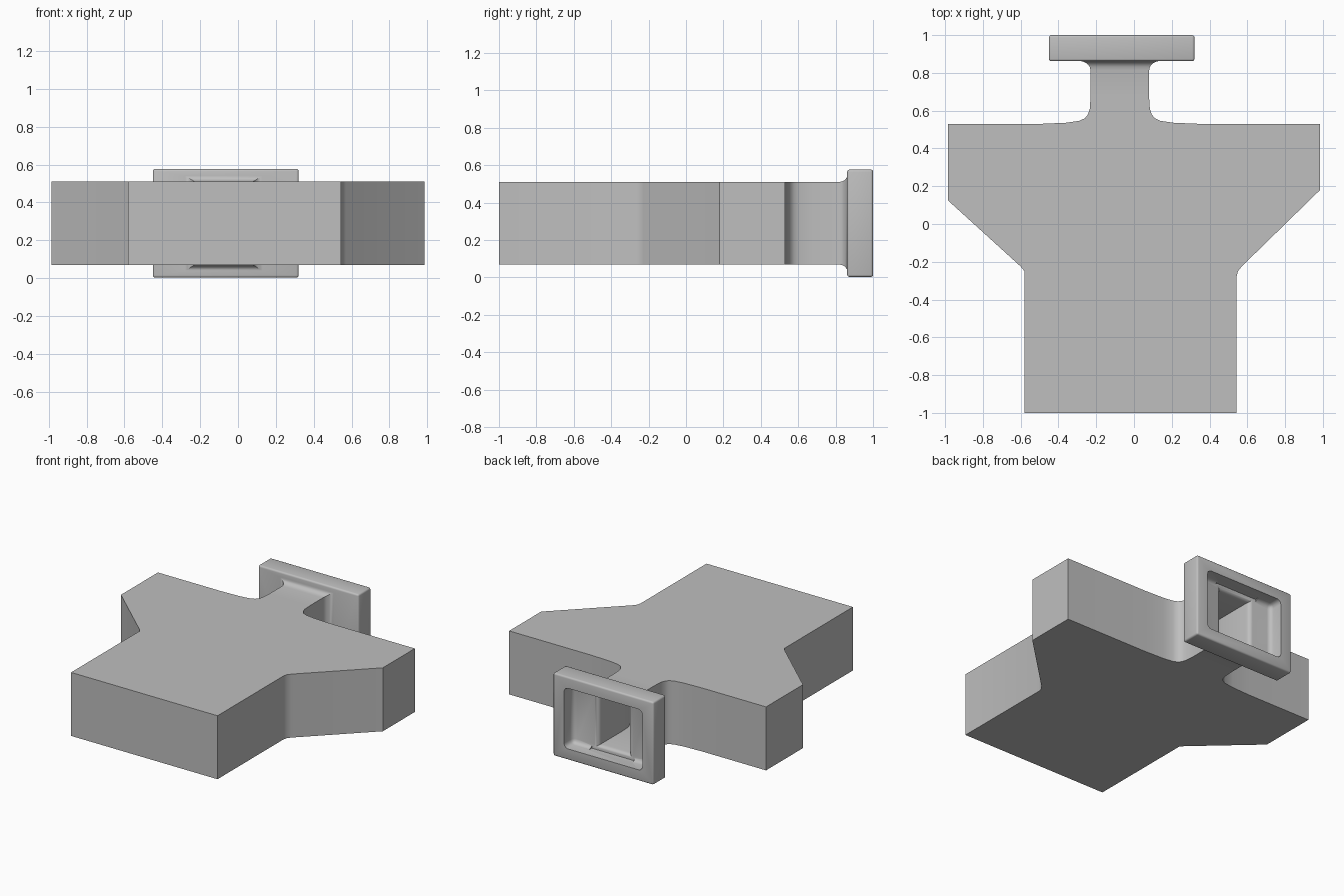
import bpy, bmesh, math

cube = bpy.data.objects.get("Cube")
if cube:
    bpy.data.objects.remove(cube, do_unlink=True)

grey = bpy.data.materials.new("plain_grey")
grey.use_nodes = True
COLOUR = (0.52, 0.52, 0.52, 1)
grey.diffuse_color = COLOUR
grey.node_tree.nodes["Principled BSDF"].inputs["Base Color"].default_value = COLOUR

CX, CZ = -0.075, 0.29      # neck axis
HALF_W, HALF_H = 0.155, 0.22
WALL = 0.04


def make(name, bm):
    bmesh.ops.recalc_face_normals(bm, faces=bm.faces)
    mesh = bpy.data.meshes.new(name)
    bm.to_mesh(mesh)
    bm.free()
    mesh.materials.append(grey)
    ob = bpy.data.objects.new(name, mesh)
    bpy.context.collection.objects.link(ob)
    return ob


def loft(name, rings):
    """Skin a list of equal point rings and cap both ends."""
    bm = bmesh.new()
    loops = [[bm.verts.new(p) for p in ring] for ring in rings]
    n = len(loops[0])
    for a, b in zip(loops, loops[1:]):
        for i in range(n):
            j = (i + 1) % n
            bm.faces.new((a[i], a[j], b[j], b[i]))
    bm.faces.new(loops[0][::-1])
    bm.faces.new(loops[-1])
    return make(name, bm)


def rect(y, half_w, half_h, cx=CX):
    return [(cx + sx * half_w, y, CZ + sz * half_h)
            for sx, sz in ((-1, -1), (1, -1), (1, 1), (-1, 1))]


def outline(t, neck_end):
    """Plan of chamber and neck, inset by t."""
    flare = [(0, 0.67), (0.004, 0.61), (0.014, 0.58), (0.03, 0.56),
             (0.06, 0.546), (0.13, 0.536), (0.27, 0.53)]
    half = HALF_W - t
    right = [(CX + half, neck_end)] + [(CX + half + d, y - t) for d, y in flare]
    left = [(CX - half - d, y - t) for d, y in reversed(flare)] + [(CX - half, neck_end)]
    k = 0.4 * t
    right += [(0.985 - t, 0.53 - t), (0.985 - t, 0.18 + k), (0.57 - t, -0.225 + k),
              (0.55 - t, -0.25 + k), (0.543 - t, -0.28 + k), (0.543 - t, -1 + t)]
    left = [(-0.58 + t, -1 + t), (-0.58 + t, -0.25 + k), (-0.6 + t, -0.225 + k),
            (-0.985 + t, 0.125 + k), (-0.985 + t, 0.53 - t)] + left
    return right + left


def prism(name, t, neck_end):
    h = HALF_H - t
    return loft(name, [[(x, y, CZ + s * h) for x, y in outline(t, neck_end)]
                       for s in (-1, 1)])


def collar(name, t, y_top, radius, y_end):
    """Rectangular tube that flares into the flange."""
    w, h = HALF_W - t, HALF_H - t
    rings = [rect(y_top - radius - 0.02, w - 0.003, h - 0.003)]
    for i in range(7):
        a = i / 6 * math.pi / 2
        grow = radius * (1 - math.cos(a)) + 0.001
        rings.append(rect(y_top - radius * (1 - math.sin(a)), w + 1.6 * grow, h + grow))
    rings.append(rect(y_end, w + 1.6 * radius + 0.002, h + radius + 0.002))
    return loft(name, rings)


def round_edges(ob, width):
    mod = ob.modifiers.new("rounded", 'BEVEL')
    mod.width, mod.segments = width, 3
    bpy.context.view_layer.objects.active = ob
    bpy.ops.object.modifier_apply(modifier=mod.name)


def combine(target, other, operation):
    mod = target.modifiers.new("combine", 'BOOLEAN')
    mod.operation, mod.object, mod.solver = operation, other, 'EXACT'
    bpy.context.view_layer.objects.active = target
    bpy.ops.object.modifier_apply(modifier=mod.name)
    bpy.data.objects.remove(other, do_unlink=True)


# Outer skin: chamber with neck, flared collar and end flange
duct = prism("duct_body", 0, 0.9)
flange = loft("flange", [rect(0.862, 0.385, 0.287, -0.065), rect(1.0, 0.385, 0.287, -0.065)])
round_edges(flange, 0.012)
combine(duct, collar("neck_collar", 0, 0.865, 0.045, 0.885), 'UNION')
combine(duct, flange, 'UNION')

# Hollow inside: chamber, flared throat and flange recess
combine(duct, prism("inner_chamber", WALL, 0.92), 'DIFFERENCE')
combine(duct, collar("inner_throat", WALL, 0.903, 0.03, 0.93), 'DIFFERENCE')
recess = loft("flange_recess", [rect(0.9, 0.3, 0.21, -0.065), rect(1.1, 0.3, 0.21, -0.065)])
round_edges(recess, 0.03)
combine(duct, recess, 'DIFFERENCE')

# Smooth fillets with crisp corners
bpy.ops.object.select_all(action='DESELECT')
duct.select_set(True)
bpy.context.view_layer.objects.active = duct
bpy.ops.object.shade_smooth_by_angle(angle=math.radians(32))
